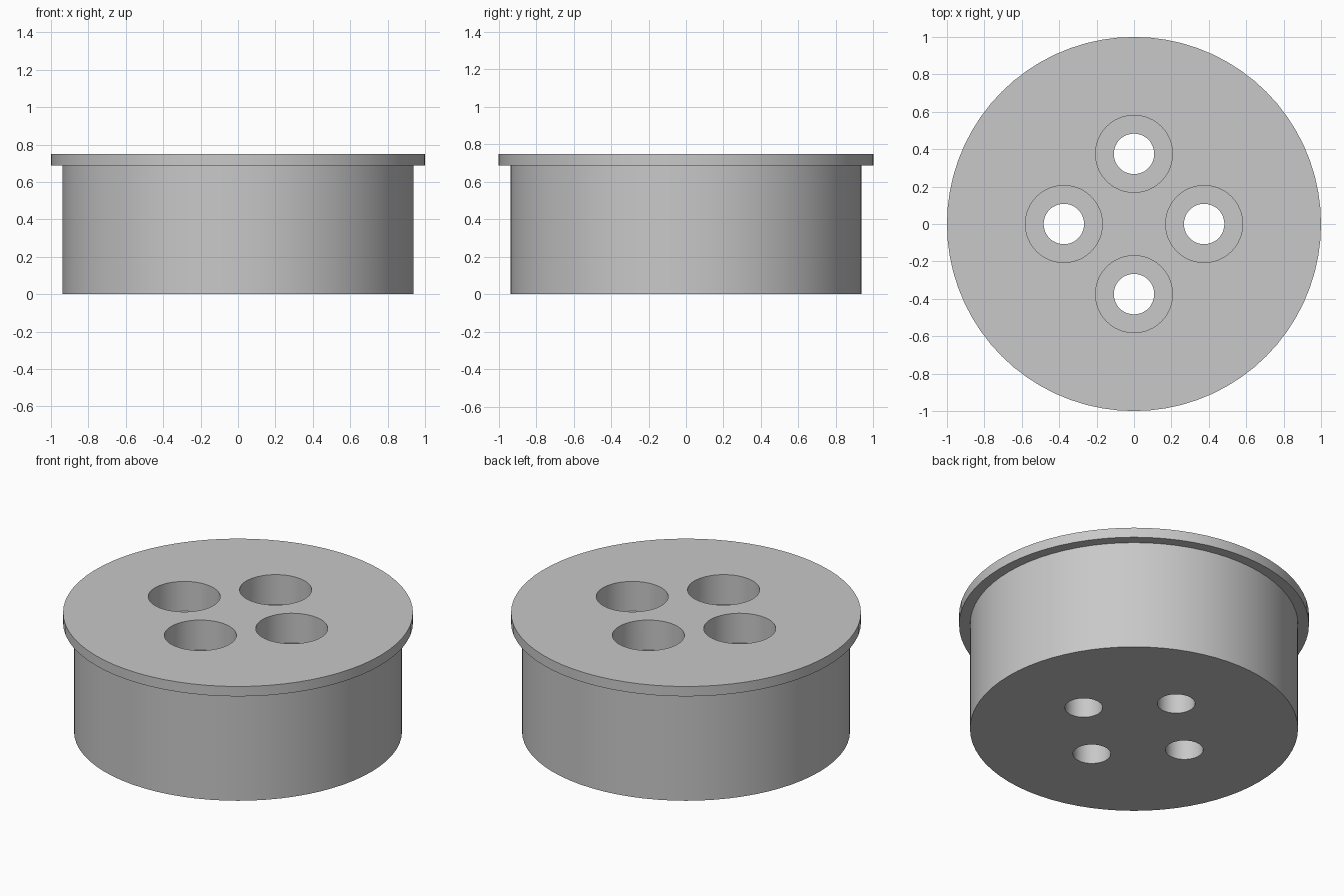
import bpy, bmesh
from math import cos, sin, tau

old = bpy.data.objects.get("Cube")
if old:
    bpy.data.objects.remove(old, do_unlink=True)

grey = bpy.data.materials.new("light grey")
grey.use_nodes = True
colour = (0.58, 0.58, 0.58, 1)
grey.diffuse_color = colour
grey.node_tree.nodes["Principled BSDF"].inputs["Base Color"].default_value = colour


def lathe(name, profile, centre=(0, 0), sides=72):
    """Closed solid turned from (radius, height) points, listed bottom to top."""
    bm = bmesh.new()
    rings = []
    for r, z in profile:
        rings.append([bm.verts.new((centre[0] + r * cos(tau * i / sides),
                                    centre[1] + r * sin(tau * i / sides), z))
                      for i in range(sides)])
    for low, high in zip(rings, rings[1:]):
        for i in range(sides):
            j = (i + 1) % sides
            bm.faces.new((low[i], low[j], high[j], high[i]))
    bm.faces.new(rings[0][::-1])
    bm.faces.new(rings[-1])
    mesh = bpy.data.meshes.new(name)
    bm.to_mesh(mesh)
    bm.free()
    mesh.materials.append(grey)
    obj = bpy.data.objects.new(name, mesh)
    bpy.context.collection.objects.link(obj)
    return obj


HEIGHT, LIP, BODY_R, BORE_DEPTH = 0.75, 0.0625, 0.9375, 0.1875
HOLE_R, BORE_R, HOLE_RING = 0.108, 0.206, 0.375

# Round body with an overhanging flange
plug = lathe("flanged_plug", [(BODY_R, 0), (BODY_R, HEIGHT - LIP),
                              (1, HEIGHT - LIP), (1, HEIGHT)])

# Four counterbored through holes
step = HEIGHT - BORE_DEPTH
for k in range(4):
    centre = (HOLE_RING * cos(tau * k / 4), HOLE_RING * sin(tau * k / 4))
    cutter = lathe("hole_cutter", [(HOLE_R, -0.1), (HOLE_R, step),
                                   (BORE_R, step), (BORE_R, HEIGHT + 0.1)],
                   centre, 48)
    cutter.hide_render = True
    cut = plug.modifiers.new("hole", 'BOOLEAN')
    cut.operation = 'DIFFERENCE'
    cut.solver = 'EXACT'
    cut.object = cutter
    bpy.context.view_layer.objects.active = plug
    bpy.ops.object.modifier_apply(modifier=cut.name)
    bpy.data.objects.remove(cutter, do_unlink=True)

# Smooth walls with crisp rims
bpy.ops.object.select_all(action='DESELECT')
plug.select_set(True)
bpy.context.view_layer.objects.active = plug
bpy.ops.object.shade_smooth_by_angle()
